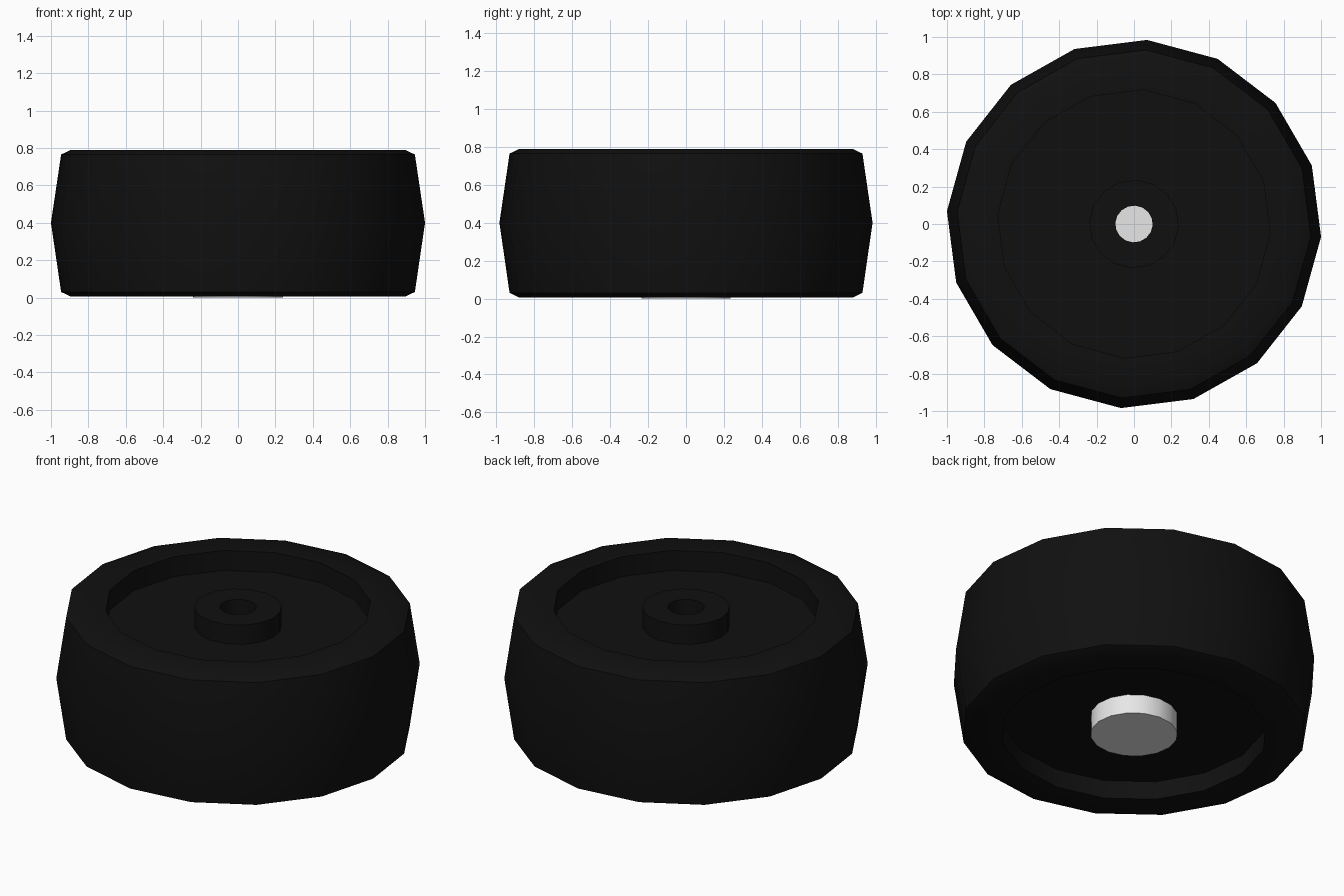
import bpy, bmesh, math

if "Cube" in bpy.data.objects:
    bpy.data.objects.remove(bpy.data.objects["Cube"])

SIDES = 16
TURN = math.radians(-4)
Y_SCALE = 0.984


def material(name, rgb):
    m = bpy.data.materials.new(name)
    m.diffuse_color = (*rgb, 1)
    m.use_nodes = True
    m.node_tree.nodes["Principled BSDF"].inputs["Base Color"].default_value = m.diffuse_color
    return m


def lathe(name, profile, mat, closed):
    """Revolve (radius, height) points; open profiles get end caps."""
    bm = bmesh.new()
    rings = []
    for r, z in profile:
        ring = []
        for i in range(SIDES):
            a = TURN + 2 * math.pi * i / SIDES
            ring.append(bm.verts.new((r * math.cos(a), r * math.sin(a) * Y_SCALE, z)))
        rings.append(ring)
    pairs = list(zip(rings, rings[1:]))
    if closed:
        pairs.append((rings[-1], rings[0]))
    else:
        bm.faces.new(rings[0])
        bm.faces.new(rings[-1])
    for a, b in pairs:
        for i in range(SIDES):
            j = (i + 1) % SIDES
            bm.faces.new((a[i], a[j], b[j], b[i]))
    bmesh.ops.recalc_face_normals(bm, faces=bm.faces)
    me = bpy.data.meshes.new(name)
    bm.to_mesh(me)
    bm.free()
    me.materials.append(mat)
    ob = bpy.data.objects.new(name, me)
    bpy.context.collection.objects.link(ob)
    bpy.ops.object.select_all(action='DESELECT')
    ob.select_set(True)
    bpy.context.view_layer.objects.active = ob
    bpy.ops.object.shade_smooth_by_angle(angle=math.radians(30))
    return ob


black = material("black rubber", (0.0052, 0.0052, 0.0052))
grey = material("light grey metal", (0.8, 0.8, 0.8))

# Wheel: crowned tread, chamfered rims, recessed sides, raised hub with a bore
lathe("wheel", [
    (0.10, 0.115), (0.73, 0.115), (0.73, 0.005), (0.895, 0.005), (0.948, 0.03),
    (1.0025, 0.40),
    (0.948, 0.765), (0.895, 0.79), (0.73, 0.79), (0.73, 0.67),
    (0.24, 0.67), (0.24, 0.785), (0.10, 0.785)], black, True)

# Metal cap on the underside, closing the bore
lathe("axle_cap", [(0.24, 0.0), (0.24, 0.118)], grey, False)
